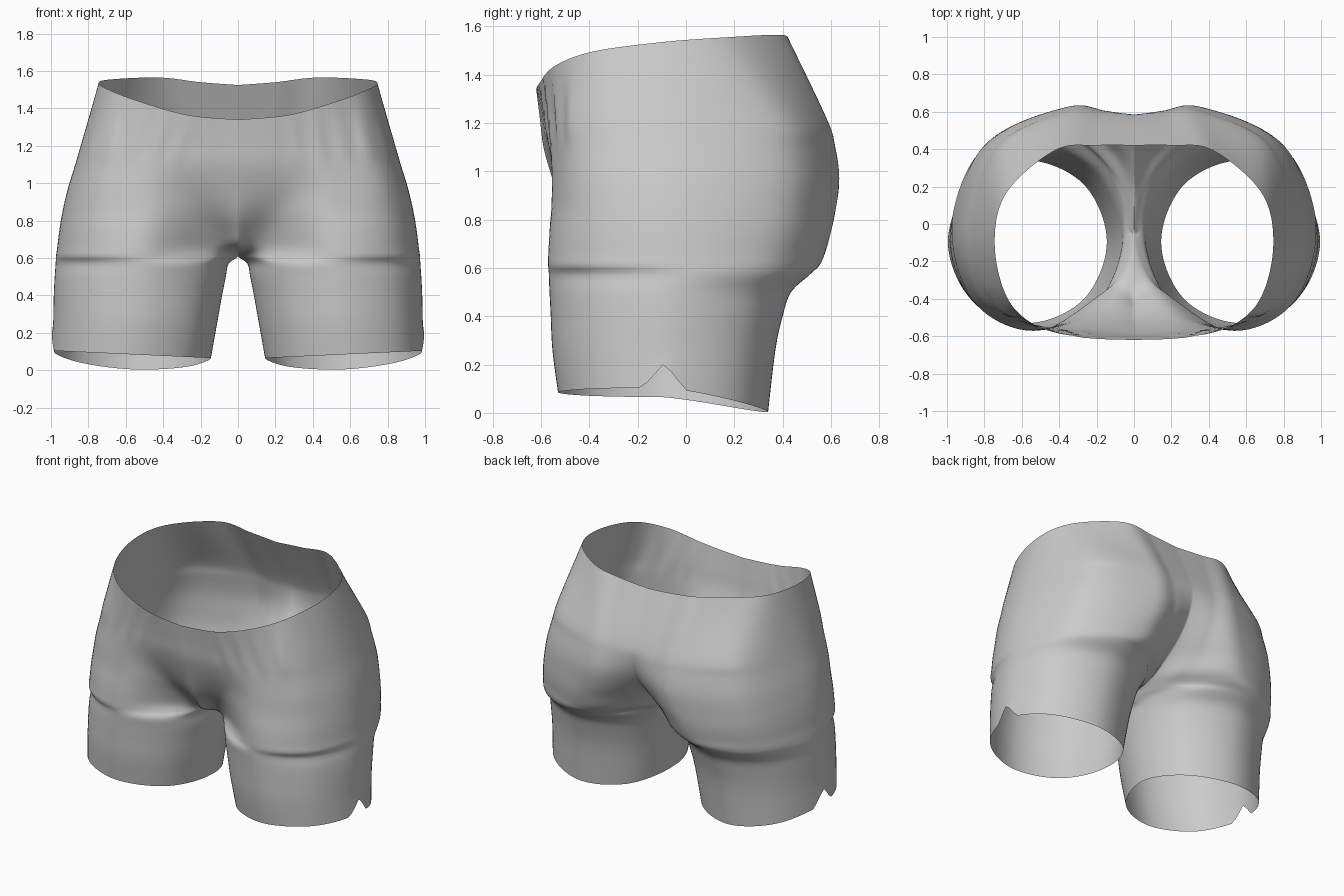
import bpy, bmesh, math
from mathutils import Vector

if "Cube" in bpy.data.objects:
    bpy.data.objects.remove(bpy.data.objects["Cube"])

K_RING, K_COL = 10, 4     # subdivisions between control points


def spline(pts, k, closed=False):
    """Catmull-Rom curve through points, k steps per span."""
    n = len(pts)
    out = []
    for i in range(n - 1):
        p1, p2 = pts[i], pts[i + 1]
        p0 = pts[i - 1] if i > 0 else (pts[-2] if closed else p1)
        p3 = pts[i + 2] if i + 2 < n else (pts[1] if closed else p2)
        for s in range(k):
            t = s / k
            out.append(0.5 * (2 * p1 + (p2 - p0) * t + (2 * p0 - 5 * p1 + 4 * p2 - p3) * t * t
                              + (3 * p1 - p0 - 3 * p2 + p3) * t ** 3))
    out.append(pts[-1].copy())
    return out


def leg_ring(z, xi, xo, yf, yb):
    """Closed ring: inner -> front -> outer -> back -> inner."""
    cx, cy, rx, ry = (xi + xo) / 2, (yf + yb) / 2, (xo - xi) / 2, (yb - yf) / 2
    pts = []
    for i in range(9):
        a = math.pi + i * math.pi / 4
        pts.append(Vector((cx + rx * math.cos(a), cy + ry * math.sin(a), z)))
    return spline(pts, K_RING, True)


def torso_ring(z, yc, x1, y1, x2, y2, xo, x6, y6, x7, y7, yb):
    """Half ring: centre front -> outer side -> centre back."""
    ym = -0.05
    xy = [(0, yc), (x1, y1), (x2, y2),
          (x2 + (xo - x2) * .72, ym + (y2 - ym) * .74), (xo, ym),
          (x6 + (xo - x6) * .74, ym + (y6 - ym) * .71), (x6, y6), (x7, y7), (0, yb)]
    return spline([Vector((x, y, z)) for x, y in xy], K_RING)


# Leg levels: z, inner x, outer x, front y, back y
legs = [(0, .145, .995, -.53, .34), (.26, .11, .988, -.553, .37), (.4, .085, .985, -.56, .40),
        (.5, .065, .98, -.565, .435), (.57, .05, .975, -.568, .51)]
# Torso levels: z, centre front, groin crease, thigh front, outer x, seat, cleft side, centre back
torso = [(.61, -.06, .12, -.33, .50, -.568, .973, .43, .55, .10, .27, -.06),
         (.66, -.36, .13, -.35, .50, -.568, .966, .40, .575, .11, .38, .17),
         (.75, -.45, .16, -.41, .50, -.565, .955, .39, .60, .13, .47, .33),
         (.85, -.51, .20, -.475, .50, -.557, .938, .37, .617, .14, .55, .46),
         (.97, -.553, .25, -.53, .52, -.55, .91, .36, .625, .15, .60, .55),
         (1.1, -.59, .26, -.57, .52, -.545, .87, .36, .605, .16, .60, .585),
         (1.22, -.605, .26, -.587, .52, -.543, .835, .36, .57, .17, .565, .56)]
# Tilted waist opening
waist = [(0, -.62, 1.34), (.27, -.607, 1.365), (.52, -.545, 1.435), (.68, -.39, 1.495),
         (.745, -.1, 1.535), (.68, .17, 1.555), (.42, .395, 1.565), (.2, .42, 1.54), (0, .42, 1.525)]

rings = [leg_ring(*r) for r in legs] + [torso_ring(*r) for r in torso]
rings.append(spline([Vector(p) for p in waist], K_RING))

# Sloping hem with a small notch at the outer side
for p in rings[0]:
    p.z = .085 + .02 * (p.x - .57) / .43 - .08 * max(0, (p.y + .1) / .44) ** 1.3
    if p.x > .8:
        p.z += .1 * max(0, 1 - abs(p.y + .09) / .09)

# Columns from hem to waist or centre seam
columns = [spline(list(c), K_COL) for c in zip(*rings)]
n_rows, n_cols = len(columns[0]), len(columns)
crotch = len(legs) * K_COL
for r in range(n_rows):
    for c in columns:
        c[r].x = max(0, c[r].x)
    if r <= crotch:       # keep each leg tube closed
        m = (columns[0][r] + columns[-1][r]) / 2
        columns[0][r], columns[-1][r] = m.copy(), m.copy()
    else:
        columns[0][r].x = columns[-1][r].x = 0

# Soft gathers below the front waistband
for c in columns:
    for p in c:
        if p.y < -.3 and p.x > .2 and 1.08 < p.z < 1.4:
            fade = math.sin(math.pi * (p.z - 1.08) / .32) * min(1, (p.x - .2) / .1)
            p.y += .006 * fade * math.sin(50 * p.x + 12 * p.z)

bm = bmesh.new()
grid = [[bm.verts.new(p) for p in c] for c in columns]
for i in range(n_cols - 1):
    for r in range(n_rows - 1):
        bm.faces.new((grid[i][r], grid[i + 1][r], grid[i + 1][r + 1], grid[i][r + 1]))

# Mirror to the other leg and weld the centre seam
geom = bm.verts[:] + bm.edges[:] + bm.faces[:]
copy = bmesh.ops.duplicate(bm, geom=geom)["geom"]
for v in copy:
    if isinstance(v, bmesh.types.BMVert):
        v.co.x *= -1
bmesh.ops.remove_doubles(bm, verts=bm.verts[:], dist=.0005)
bmesh.ops.recalc_face_normals(bm, faces=bm.faces[:])

mesh = bpy.data.meshes.new("shorts")
bm.to_mesh(mesh)
bm.free()
for f in mesh.polygons:
    f.use_smooth = True
shorts = bpy.data.objects.new("shorts", mesh)
bpy.context.collection.objects.link(shorts)
